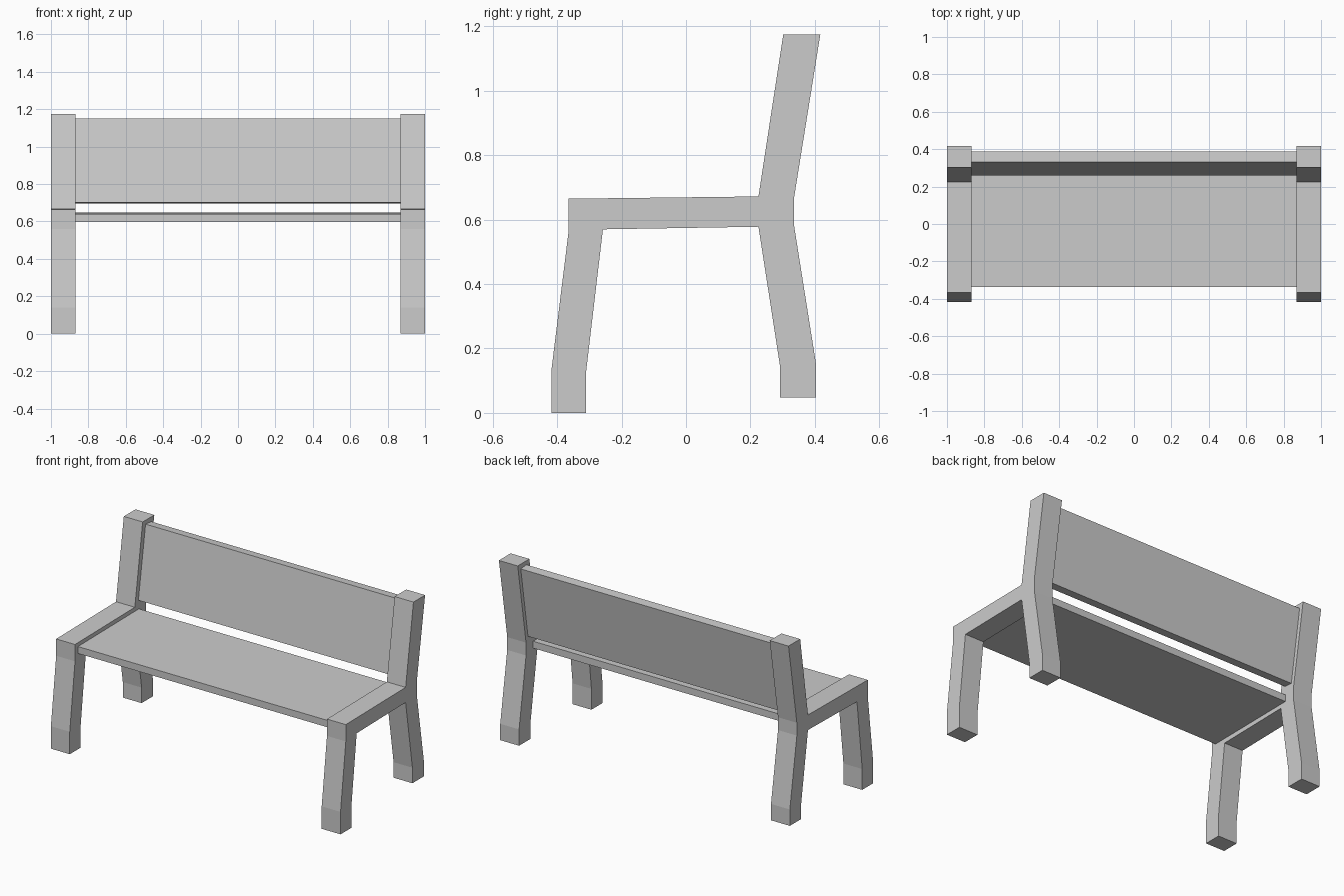
import bpy
import bmesh

cube = bpy.data.objects.get("Cube")
if cube:
    bpy.data.objects.remove(cube, do_unlink=True)

# Single plain grey finish
grey = bpy.data.materials.new("plain grey")
grey.use_nodes = True
colour = (0.6, 0.6, 0.6, 1)
grey.diffuse_color = colour
grey.node_tree.nodes["Principled BSDF"].inputs["Base Color"].default_value = colour


def extrude_profile(name, profile, x_start, x_end):
    """Sweep a closed (y, z) outline along x into a flat-faced solid."""
    bm = bmesh.new()
    outline = bm.faces.new([bm.verts.new((x_start, y, z)) for y, z in profile])
    swept = bmesh.ops.extrude_face_region(bm, geom=[outline])["geom"]
    moved = [v for v in swept if isinstance(v, bmesh.types.BMVert)]
    bmesh.ops.translate(bm, verts=moved, vec=(x_end - x_start, 0, 0))
    bmesh.ops.recalc_face_normals(bm, faces=bm.faces[:])
    mesh = bpy.data.meshes.new(name)
    bm.to_mesh(mesh)
    bm.free()
    mesh.materials.append(grey)
    obj = bpy.data.objects.new(name, mesh)
    bpy.context.scene.collection.objects.link(obj)
    return obj


outer, inner = 1.0, 0.87

# End frames: front leg, rear leg, back post and seat rail in one outline
front_leg_inside = [(-0.417, 0), (-0.31, 0), (-0.31, 0.13), (-0.258, 0.57)]
rear_leg = [(0.225, 0.578), (0.292, 0.145), (0.292, 0.048),
            (0.404, 0.048), (0.404, 0.15), (0.335, 0.585)]
back_post = [(0.335, 0.665), (0.417, 1.175), (0.302, 1.175), (0.225, 0.672)]
front_leg_outside = [(-0.365, 0.665), (-0.365, 0.56), (-0.417, 0.14)]
frame = front_leg_inside + rear_leg + back_post + front_leg_outside
for side, sign in (("left", 1), ("right", -1)):
    extrude_profile(side + "_end_frame", frame, sign * inner, sign * outer)

# Seat board, tilted a touch with the rails
extrude_profile("seat", [(-0.336, 0.598), (0.265, 0.604),
                         (0.265, 0.647), (-0.336, 0.641)], -inner, inner)

# Backrest board, leaning with the posts
extrude_profile("backrest", [(0.26, 0.702), (0.316, 0.697),
                             (0.387, 1.145), (0.331, 1.15)], -inner, inner)
